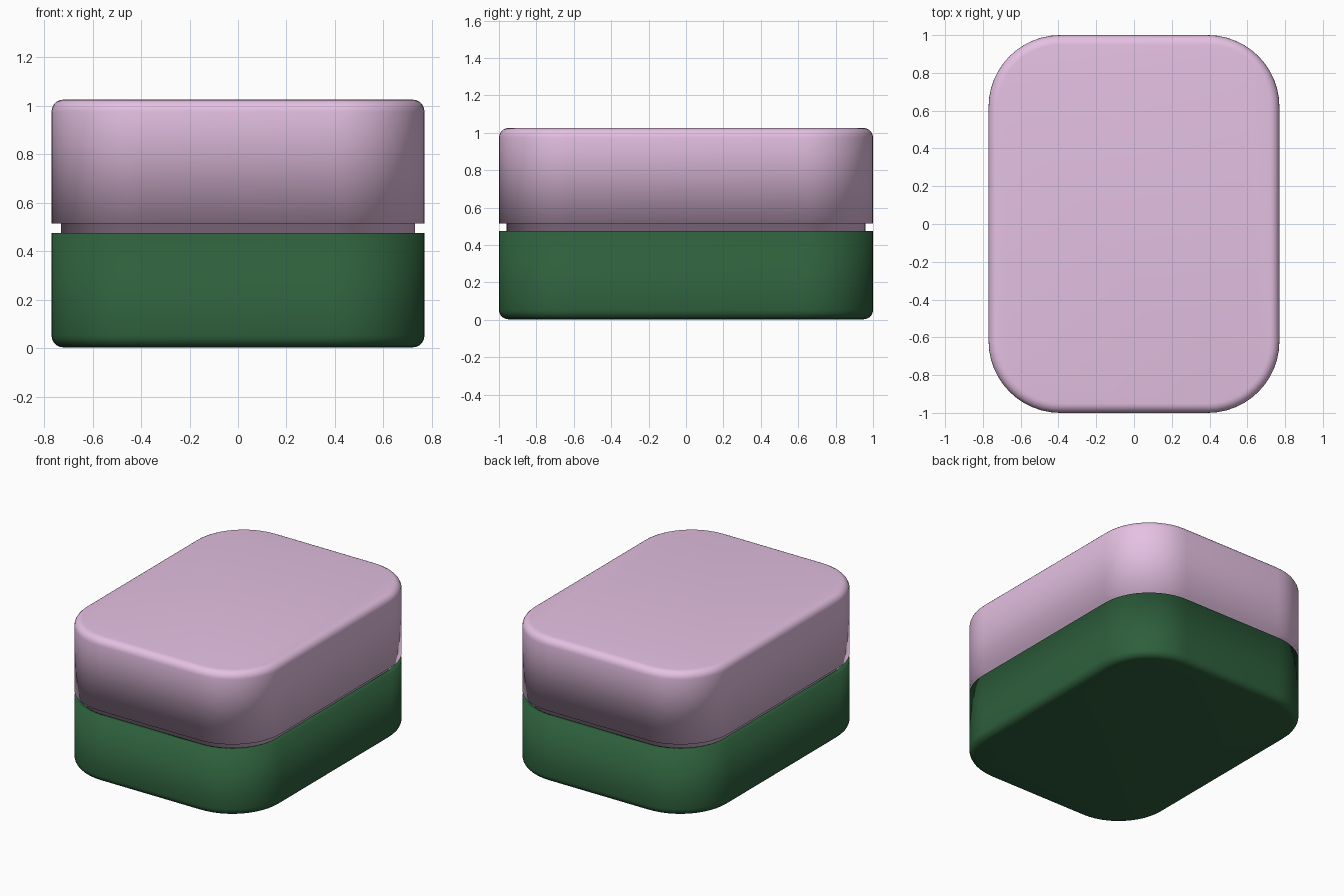
import bpy, bmesh, math

if "Cube" in bpy.data.objects:
    bpy.data.objects.remove(bpy.data.objects["Cube"])

HALF_X, HALF_Y, RADIUS, BEVEL = 0.77, 1.0, 0.38, 0.05
CORNER_STEPS, BEVEL_STEPS = 12, 5


def outline(inset):
    """Rounded rectangle, shrunk evenly by inset."""
    r = RADIUS - inset
    pts = []
    for i, (sx, sy) in enumerate([(1, 1), (-1, 1), (-1, -1), (1, -1)]):
        for k in range(CORNER_STEPS + 1):
            a = math.pi / 2 * (i + k / CORNER_STEPS)
            pts.append((sx * (HALF_X - RADIUS) + r * math.cos(a),
                        sy * (HALF_Y - RADIUS) + r * math.sin(a)))
    return pts


def rounded_edge(z, direction):
    """(inset, z) points from a flat cap at z round to the side wall."""
    pts = []
    for k in range(BEVEL_STEPS + 1):
        a = math.pi / 2 * k / BEVEL_STEPS
        pts.append((BEVEL * (1 - math.sin(a)),
                    z + direction * BEVEL * (1 - math.cos(a))))
    return pts


def shell(name, profile, color):
    """Loft outlines along an (inset, z) profile and cap both ends."""
    bm = bmesh.new()
    rings = [[bm.verts.new((x, y, z)) for x, y in outline(inset)]
             for inset, z in profile]
    n = len(rings[0])
    for a, b in zip(rings, rings[1:]):
        for i in range(n):
            j = (i + 1) % n
            bm.faces.new((a[i], a[j], b[j], b[i]))
    bm.faces.new(rings[0])
    bm.faces.new(rings[-1])
    bmesh.ops.recalc_face_normals(bm, faces=bm.faces)
    for f in bm.faces:
        f.smooth = True
    mesh = bpy.data.meshes.new(name)
    bm.to_mesh(mesh)
    bm.free()
    mat = bpy.data.materials.new(name + "_color")
    mat.diffuse_color = color
    mat.use_nodes = True
    mat.node_tree.nodes["Principled BSDF"].inputs["Base Color"].default_value = mat.diffuse_color
    mesh.materials.append(mat)
    obj = bpy.data.objects.new(name, mesh)
    bpy.context.collection.objects.link(obj)
    return obj


# Hollow base tray: rounded bottom, wall, rim, inside wall and floor
shell("box_base",
      rounded_edge(0.003, 1) + [(0, 0.475), (0.037, 0.475), (0.037, 0.06)],
      (0.027, 0.115, 0.045, 1))

# Lid: rounded top, wall, rim, inset lip that drops into the base, inside
shell("box_lid",
      rounded_edge(1.026, -1) + [(0, 0.515), (0.04, 0.515), (0.04, 0.42),
                                 (0.075, 0.42), (0.075, 0.97)],
      (0.78, 0.53, 0.76, 1))
